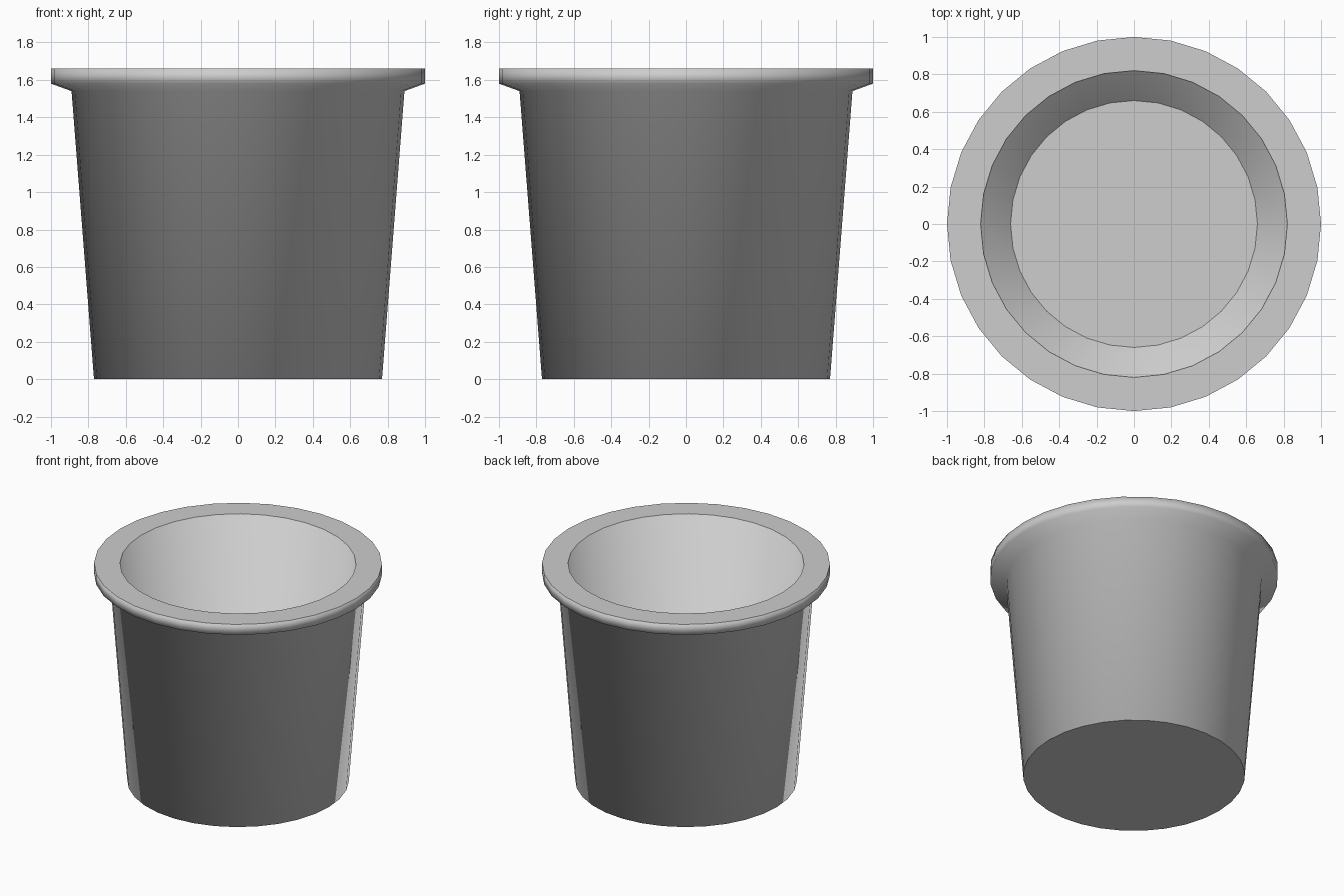
import bpy
import bmesh
import math

cube = bpy.data.objects.get("Cube")
if cube:
    bpy.data.objects.remove(cube, do_unlink=True)

SIDES = 32

# One plain grey material
grey = bpy.data.materials.new("mid_grey")
grey.use_nodes = True
colour = (0.61, 0.61, 0.61, 1)
grey.diffuse_color = colour
grey.node_tree.nodes["Principled BSDF"].inputs["Base Color"].default_value = colour

# Pot cross-section (radius, height): outer wall, flared rim, inner wall
profile = [(0.77, 0), (0.89, 1.54), (1.0, 1.58), (1.0, 1.66), (0.82, 1.66), (0.66, 0.1)]

bm = bmesh.new()
rings = []
for radius, height in profile:
    ring = []
    for i in range(SIDES):
        a = math.tau * i / SIDES
        ring.append(bm.verts.new((radius * math.cos(a), radius * math.sin(a), height)))
    rings.append(ring)

# Walls between neighbouring rings
for low, high in zip(rings, rings[1:]):
    for i in range(SIDES):
        j = (i + 1) % SIDES
        bm.faces.new((low[i], low[j], high[j], high[i]))

# Underside and inner floor
bm.faces.new(rings[0][::-1])
bm.faces.new(rings[-1])
bmesh.ops.recalc_face_normals(bm, faces=bm.faces)
for face in bm.faces:
    face.smooth = True

mesh = bpy.data.meshes.new("pot")
bm.to_mesh(mesh)
bm.free()
mesh.materials.append(grey)
pot = bpy.data.objects.new("pot", mesh)
bpy.context.collection.objects.link(pot)

# Softly rounded wall shading, flat shading on the level faces
normals = []
for face in mesh.polygons:
    level = abs(face.normal.z) > 0.99
    for v in face.vertices:
        normal = face.normal if level else mesh.vertices[v].normal
        normals.append(normal.copy())
mesh.normals_split_custom_set(normals)
